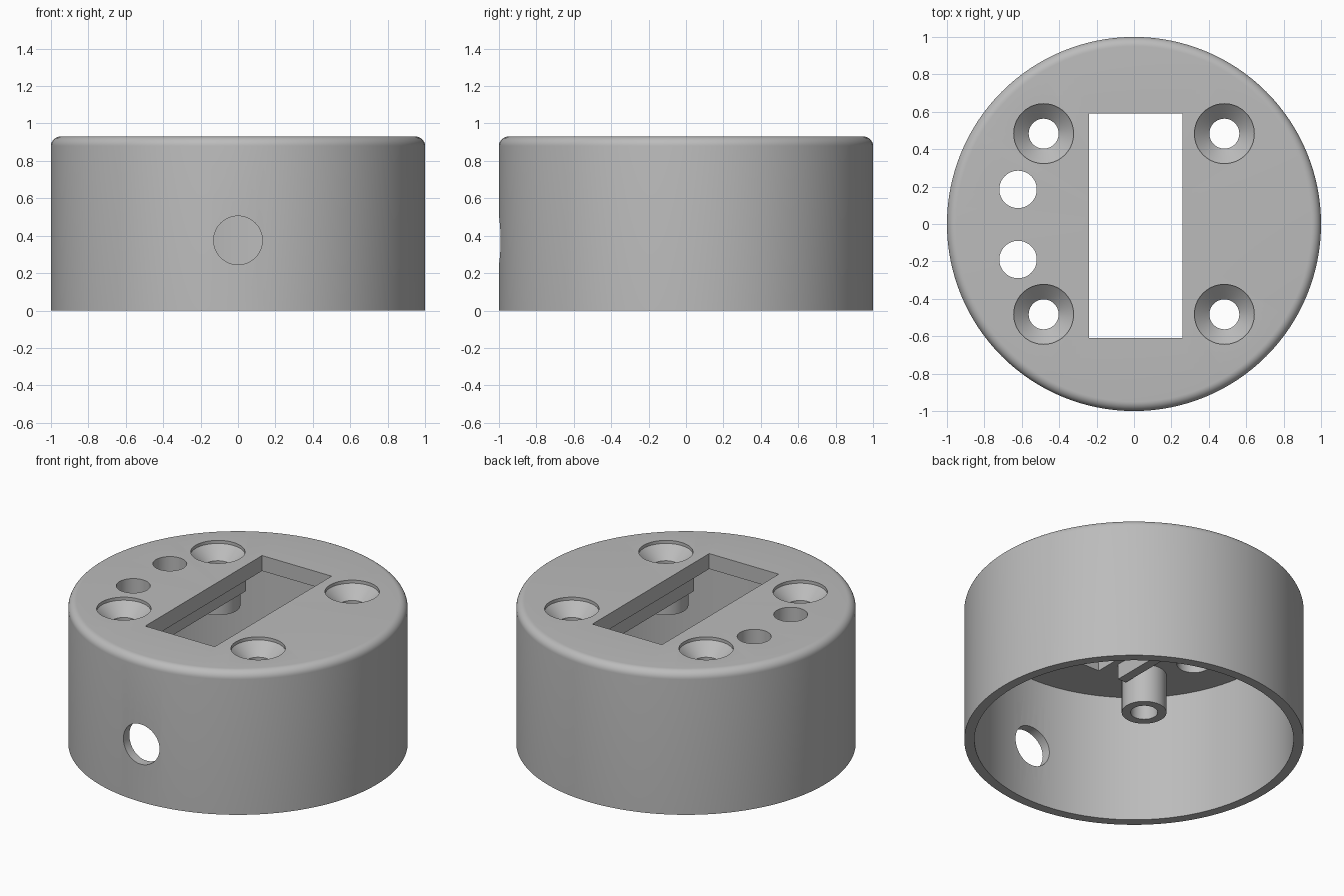
import bpy, bmesh
from math import sin, cos, pi, radians
from mathutils import Matrix, Vector

default = bpy.data.objects.get("Cube")
if default:
    bpy.data.objects.remove(default, do_unlink=True)

HEIGHT, CEILING = 0.93, 0.83
WALL_INNER, FILLET = 0.94, 0.05
SCREW, BORE = 0.483, 0.08

grey = bpy.data.materials.new("plain_grey")
grey.use_nodes = True
grey.diffuse_color = (0.5, 0.5, 0.5, 1)
grey.node_tree.nodes["Principled BSDF"].inputs["Base Color"].default_value = (0.5, 0.5, 0.5, 1)


def add_object(name, bm):
    bmesh.ops.recalc_face_normals(bm, faces=bm.faces)
    mesh = bpy.data.meshes.new(name)
    bm.to_mesh(mesh)
    bm.free()
    mesh.materials.append(grey)
    obj = bpy.data.objects.new(name, mesh)
    bpy.context.collection.objects.link(obj)
    return obj


def lathe(name, profile, at=(0, 0), steps=64, closed=False):
    """Spin (radius, z) points about a vertical axis."""
    bm = bmesh.new()
    verts = [bm.verts.new((r, 0, z)) for r, z in profile]
    edges = [bm.edges.new(pair) for pair in zip(verts, verts[1:])]
    if closed:
        edges.append(bm.edges.new((verts[-1], verts[0])))
    bmesh.ops.spin(bm, geom=verts + edges, cent=(0, 0, 0), axis=(0, 0, 1),
                   angle=2 * pi, steps=steps, use_duplicate=False)
    bmesh.ops.remove_doubles(bm, verts=bm.verts, dist=0.0001)
    bmesh.ops.translate(bm, verts=bm.verts, vec=(*at, 0))
    return add_object(name, bm)


def box(name, low, high):
    low, high = Vector(low), Vector(high)
    bm = bmesh.new()
    bmesh.ops.create_cube(bm, size=1, matrix=Matrix.Translation((low + high) / 2)
                          @ Matrix.Diagonal((*(high - low), 1)))
    return add_object(name, bm)


def cylinder(name, radius, depth, matrix):
    bm = bmesh.new()
    bmesh.ops.create_cone(bm, cap_ends=True, segments=64, radius1=radius,
                          radius2=radius, depth=depth, matrix=matrix)
    return add_object(name, bm)


def select(obj):
    bpy.ops.object.select_all(action='DESELECT')
    obj.select_set(True)
    bpy.context.view_layer.objects.active = obj


def cut(obj, cutter):
    cutter.hide_render = True
    select(obj)
    mod = obj.modifiers.new("cut", 'BOOLEAN')
    mod.operation, mod.solver, mod.object = 'DIFFERENCE', 'EXACT', cutter
    bpy.ops.object.modifier_apply(modifier=mod.name)
    bpy.data.objects.remove(cutter, do_unlink=True)


# Round cap, hollow and open below, with a rounded upper rim
rim = [(1 - FILLET + FILLET * cos(a), HEIGHT - FILLET + FILLET * sin(a))
       for a in (i * pi / 16 for i in range(9))]
housing = lathe("housing", [(0, CEILING), (WALL_INNER, CEILING), (WALL_INNER, 0), (1, 0)]
                + rim + [(0, HEIGHT)], steps=128)

# Rectangular slot, cable holes in the top and hole in the front wall
cut(housing, box("slot_cutter", (-0.24, -0.61, 0.7), (0.26, 0.59, 1.1)))
for y in (-0.19, 0.185):
    cut(housing, cylinder("cable_cutter", 0.1, 0.5, Matrix.Translation((-0.62, y, 0.9))))
cut(housing, cylinder("side_cutter", 0.13, 0.4,
                      Matrix.Translation((0, -1, 0.375)) @ Matrix.Rotation(radians(90), 4, 'X')))

# Countersunk screw holes with bored posts below
parts = [housing]
for sx in (-1, 1):
    for sy in (-1, 1):
        at = (sx * SCREW, sy * SCREW)
        cut(housing, lathe("screw_cutter", [(0, 0.7), (BORE, 0.7), (BORE, 0.835), (0.16, 0.91),
                                            (0.16, 1.1), (0, 1.1)], at))
        parts.append(lathe("screw_post", [(BORE, 0.58), (0.132, 0.58), (0.132, CEILING + 0.004),
                                          (BORE, CEILING + 0.004)], at, closed=True))

# Guide rails under the top, one along each side of the slot
for side, x in (("right", -0.31), ("left", 0.31)):
    parts.append(box(side + "_rail", (x - 0.03, -0.48, 0.73), (x + 0.03, 0.48, CEILING + 0.004)))

for part in parts:
    select(part)
    bpy.ops.object.shade_smooth_by_angle(angle=radians(30))
